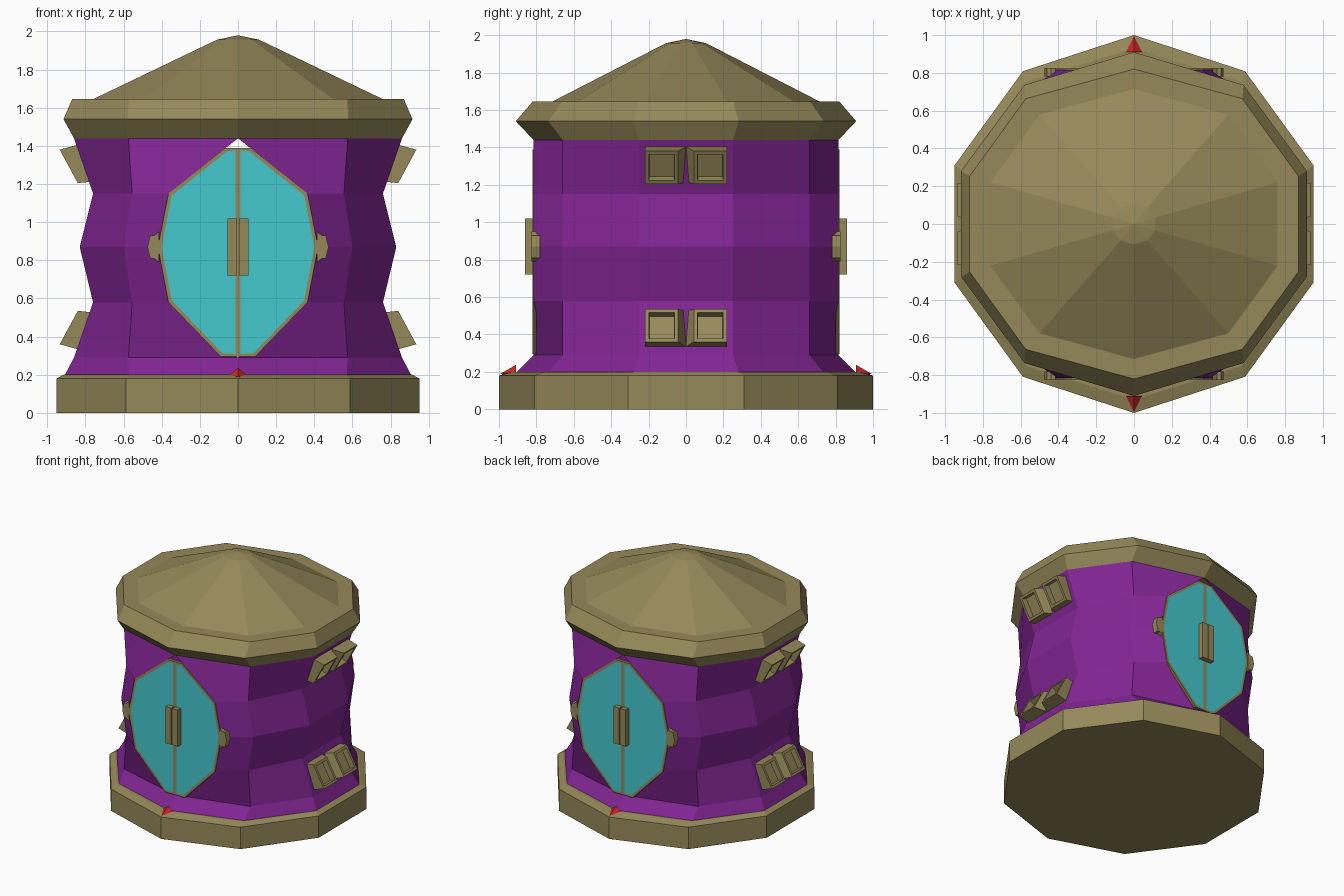
import bpy, bmesh
from mathutils import Vector

if "Cube" in bpy.data.objects:
    bpy.data.objects.remove(bpy.data.objects["Cube"])


def material(name, rgb):
    m = bpy.data.materials.new(name)
    m.diffuse_color = (*rgb, 1)
    m.use_nodes = True
    m.node_tree.nodes["Principled BSDF"].inputs["Base Color"].default_value = m.diffuse_color
    return m


TAN = material("tan", (0.30, 0.25, 0.10))
PURPLE = material("purple", (0.22, 0.018, 0.29))
TEAL = material("teal", (0.06, 0.58, 0.61))
RED = material("red", (0.6, 0.02, 0.02))


def finish(bm, name, *mats):
    bmesh.ops.remove_doubles(bm, verts=bm.verts, dist=0.0005)
    bmesh.ops.recalc_face_normals(bm, faces=bm.faces)
    me = bpy.data.meshes.new(name)
    bm.to_mesh(me)
    bm.free()
    for m in mats:
        me.materials.append(m)
    ob = bpy.data.objects.new(name, me)
    bpy.context.collection.objects.link(ob)
    return ob


def face(bm, pts):
    return bm.faces.new([bm.verts.new(p) for p in pts])


def ring(z, x1, x2, y0):
    """Ten-sided ring with a corner at front and back, y depth y0."""
    y1, y2 = 0.809 * y0, 0.309 * y0
    half = [(0, -y0), (x1, -y1), (x2, -y2), (x2, y2), (x1, y1)]
    return [Vector((x, y, z)) for x, y in half] + [Vector((-x, -y, z)) for x, y in half]


def loft(bm, rings, skip=lambda level, side: False):
    for k in range(len(rings) - 1):
        a, b = rings[k], rings[k + 1]
        for i in range(10):
            j = (i + 1) % 10
            if not skip(k, i):
                face(bm, [a[i], a[j], b[j], b[i]])


def loft_solid(name, rings, mat):
    bm = bmesh.new()
    loft(bm, rings)
    face(bm, rings[0])
    face(bm, rings[-1])
    return finish(bm, name, mat)


def prism(bm, front, back):
    """Solid between two matching outlines; returns the front face."""
    f = face(bm, front)
    face(bm, back)
    n = len(front)
    for i in range(n):
        j = (i + 1) % n
        face(bm, [front[i], front[j], back[j], back[i]])
    return f


# Plinth
loft_solid("base", [ring(0, 0.588, 0.951, 1), ring(0.18, 0.588, 0.951, 1),
                    ring(0.20, 0.57, 0.915, 0.93)], TAN)

# Roof: flared rim, flat ledge, shallow cone and blunt tip
bm = bmesh.new()
roof = [ring(1.44, 0.575, 0.86, 0.815), ring(1.54, 0.58, 0.915, 0.91),
        ring(1.645, 0.573, 0.87, 0.82), ring(1.645, 0.50, 0.76, 0.715),
        ring(1.957, 0.07, 0.11, 0.108)]
loft(bm, roof)
face(bm, roof[0])
for i in range(10):
    face(bm, [roof[-1][i], roof[-1][(i + 1) % 10], (0, 0, 1.98)])
finish(bm, "roof", TAN)

# Wall: pinched rings on the sides, door surrounds at front and back
Y = 0.815
rings = [ring(0.195, 0.57, 0.91, 0.91), ring(0.29, 0.575, 0.86, Y),
         ring(0.58, 0.555, 0.76, Y), ring(0.87, 0.60, 0.83, Y),
         ring(1.15, 0.555, 0.76, Y), ring(1.44, 0.575, 0.86, Y)]
bm = bmesh.new()
loft(bm, rings, lambda k, i: k > 0 and i in (0, 4, 5, 9))
opening = [(0, 0.29), (0.365, 0.58), (0.42, 0.87), (0.365, 1.15), (0, 1.44)]
for sx in (1, -1):
    for sy in (1, -1):
        for k in range(4):
            (xa, za), (xb, zb) = opening[k], opening[k + 1]
            a, b = rings[k + 1][1], rings[k + 2][1]
            face(bm, [(sx * xa, -sy * Y, za), (sx * a.x, sy * a.y, a.z),
                      (sx * b.x, sy * b.y, b.z), (sx * xb, -sy * Y, zb)])
finish(bm, "wall", PURPLE)

# Doors: each leaf a framed pane, plus handle and hinge
leaf = [(0, 0.295), (0.09, 0.295), (0.365, 0.58), (0.42, 0.87),
        (0.365, 1.15), (0.065, 1.39), (0, 1.39)]
handle = [(0.004, 0.72), (0.055, 0.72), (0.055, 1.02), (0.004, 1.02)]
hinge = [(0.415, 0.79), (0.44, 0.81), (0.46, 0.81), (0.475, 0.87),
         (0.46, 0.93), (0.44, 0.93), (0.415, 0.95)]


def plate(bm, outline, sx, sy, y_front, y_back):
    return prism(bm, [(sx * x, sy * y_front, z) for x, z in outline],
                 [(sx * x, sy * y_back, z) for x, z in outline])


for sy, side in ((-1, "front"), (1, "back")):
    bm = bmesh.new()
    for sx in (1, -1):
        pane = plate(bm, leaf, sx, sy, 0.822, 0.80)
        bmesh.ops.recalc_face_normals(bm, faces=bm.faces)
        bmesh.ops.inset_region(bm, faces=[pane], thickness=0.02, use_boundary=True)
        pane.material_index = 1
    finish(bm, side + "_door", TAN, TEAL)
    bm = bmesh.new()
    for sx in (1, -1):
        plate(bm, handle, sx, sy, 0.862, 0.815)
        plate(bm, hinge, sx, sy, 0.826, 0.78)
    finish(bm, side + "_door_fittings", TAN)

    # Red pointer on the plinth
    bm = bmesh.new()
    base = [(0.042, sy * 0.91, 0.20), (0, sy * 0.91, 0.237),
            (-0.042, sy * 0.91, 0.20), (0, sy * 0.91, 0.182)]
    face(bm, base)
    for i in range(4):
        face(bm, [base[i], base[(i + 1) % 4], (0, sy * 0.995, 0.188)])
    finish(bm, side + "_pointer", RED)

# Side windows: tilted, recessed box pairs, mirrored about mid height
bm = bmesh.new()
for sx in (1, -1):
    for sy in (1, -1):
        for sz in (1, -1):
            def p(x, y, dz):
                return Vector((sx * x, sy * y, 0.87 + sz * dz))
            front = [p(0.84, 0.042, 0.335), p(0.84, 0.218, 0.335),
                     p(0.935, 0.218, 0.51), p(0.935, 0.042, 0.51)]
            back = [p(0.745, 0, 0.345), p(0.745, 0.218, 0.345),
                    p(0.845, 0.218, 0.535), p(0.845, 0, 0.535)]
            bmesh.ops.recalc_face_normals(bm, faces=bm.faces)
            f = prism(bm, front, back)
            bmesh.ops.remove_doubles(bm, verts=bm.verts, dist=0.0005)
            bmesh.ops.recalc_face_normals(bm, faces=bm.faces)
            bmesh.ops.inset_region(bm, faces=[f], thickness=0.028, use_boundary=True)
            r = bmesh.ops.inset_region(bm, faces=[f], thickness=0.004, use_boundary=True)
            for v in f.verts:
                v.co += Vector((-sx * 0.04, 0, sz * 0.02))
finish(bm, "side_windows", TAN)
